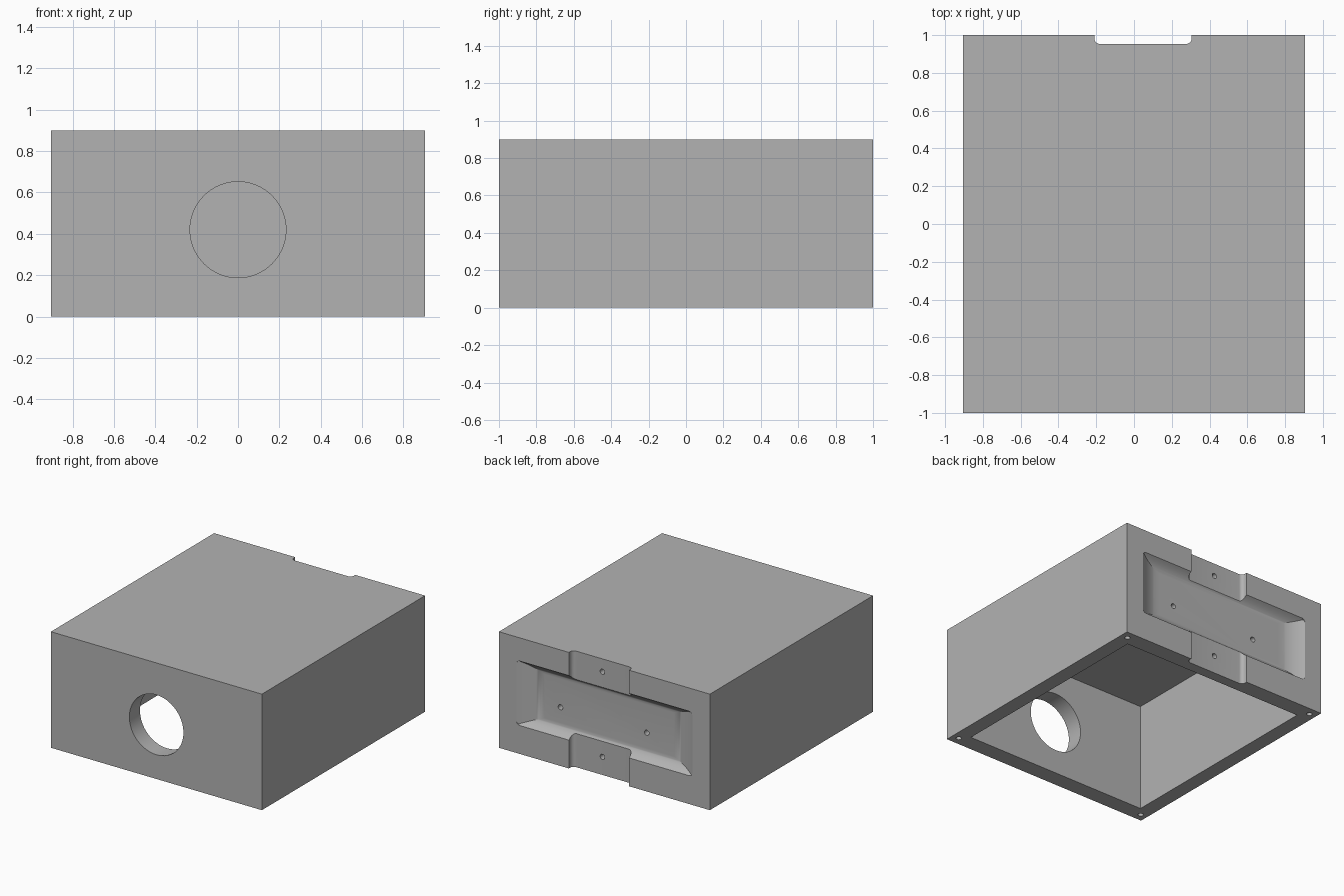
import bpy, bmesh, math
from mathutils import Vector

cube = bpy.data.objects.get("Cube")
if cube:
    bpy.data.objects.remove(cube, do_unlink=True)

W, L, H = 0.905, 1.0, 0.9          # half width, half length, height
SLOT = (-0.21, 0.305, 0.953)       # slot sides and floor
SLOT_MID = 0.05
RECESS_Z = (0.22, 0.72)
RECESS_X = (-0.755, 0.755)
DEPTH = 0.062


def prism(name, points, axis, lo, hi):
    """Extrude a 2D profile along x, y or z; the profile uses the other two axes in order."""
    def place(p, w):
        co = list(p)
        co.insert("xyz".index(axis), w)
        return Vector(co)
    bm = bmesh.new()
    face = bm.faces.new([bm.verts.new(place(p, lo)) for p in points])
    ext = bmesh.ops.extrude_face_region(bm, geom=[face])
    moved = [v for v in ext["geom"] if isinstance(v, bmesh.types.BMVert)]
    bmesh.ops.translate(bm, verts=moved, vec=place((0, 0), hi - lo))
    bmesh.ops.recalc_face_normals(bm, faces=bm.faces)
    mesh = bpy.data.meshes.new(name)
    bm.to_mesh(mesh)
    bm.free()
    obj = bpy.data.objects.new(name, mesh)
    bpy.context.scene.collection.objects.link(obj)
    return obj


def rect(u0, u1, v0, v1):
    return [(u0, v0), (u1, v0), (u1, v1), (u0, v1)]


def arc(cu, cv, r, start, end, steps):
    angles = [math.radians(start + (end - start) * i / steps) for i in range(steps + 1)]
    return [(cu + r * math.cos(a), cv + r * math.sin(a)) for a in angles]


def circle(cu, cv, r, steps=64):
    return arc(cu, cv, r, 0, 360, steps)[:-1]


def round_rect(u0, u1, v0, v1, r):
    corners = [(u1 - r, v1 - r), (u0 + r, v1 - r), (u0 + r, v0 + r), (u1 - r, v0 + r)]
    return [p for i, (u, v) in enumerate(corners)
            for p in arc(u, v, r, i * 90, i * 90 + 90, 8)]


def scoop(lo, hi, sweep, steps=12):
    """Shallow dish profile whose ends curve up from a flat floor."""
    s = [i / steps for i in range(steps + 1)]
    left = [(lo + sweep * t, L - DEPTH * (1 - (1 - t) ** 2)) for t in s]
    right = [(hi + lo - u, y) for u, y in reversed(left)]
    return [(lo, L + 0.1)] + left + right + [(hi, L + 0.1)]


def boolean(target, other, operation):
    mod = target.modifiers.new(operation.lower(), "BOOLEAN")
    mod.operation = operation
    mod.solver = "EXACT"
    mod.object = other
    bpy.context.view_layer.objects.active = target
    bpy.ops.object.modifier_apply(modifier=mod.name)
    bpy.data.objects.remove(other, do_unlink=True)


# Outer block, hollowed from below
box = prism("box_housing", rect(-W, W, -L, L), "z", 0, H)
boolean(box, prism("cavity", rect(-W + 0.115, W - 0.115, -L + 0.13, L - 0.13),
                   "z", -0.1, 0.84), "DIFFERENCE")

# Round opening in the front wall
boolean(box, prism("front_opening", circle(0, 0.42, 0.232), "y", -L - 0.1, -L + 0.2),
        "DIFFERENCE")

# Dished recess in the back wall
recess = prism("recess", scoop(*RECESS_X, 0.2), "z", 0.1, 0.8)
side = [(y, z) for z, y in scoop(*RECESS_Z, 0.08)]
boolean(recess, prism("recess_side", side, "x", -W, W), "INTERSECT")
boolean(recess, prism("recess_mouth", round_rect(*RECESS_X, *RECESS_Z, 0.03),
                      "y", 0.8, 1.05), "INTERSECT")
boolean(box, recess, "DIFFERENCE")

# Full height slot with rounded inner corners
boolean(box, prism("slot", round_rect(SLOT[0], SLOT[1], SLOT[2], 1.2, 0.03),
                   "z", -0.1, 1), "DIFFERENCE")

# Screw holes through the back wall
for x, z in [(SLOT_MID, 0.80), (SLOT_MID, 0.14),
             (SLOT_MID + 0.37, 0.42), (SLOT_MID - 0.37, 0.42)]:
    boolean(box, prism("back_screw_hole", circle(x, z, 0.02, 24), "y", 0.8, 1.1),
            "DIFFERENCE")

# Screw holes in the corners of the bottom rim
for sx in (-1, 1):
    for sy in (-1, 1):
        hole = circle(sx * (W - 0.057), sy * (L - 0.063), 0.02, 24)
        boolean(box, prism("rim_screw_hole", hole, "z", -0.1, 0.3), "DIFFERENCE")

# Plain grey finish
grey = bpy.data.materials.new("plain_grey")
grey.use_nodes = True
color = (0.45, 0.45, 0.45, 1)
grey.diffuse_color = color
grey.node_tree.nodes["Principled BSDF"].inputs["Base Color"].default_value = color
box.data.materials.clear()
box.data.materials.append(grey)
for poly in box.data.polygons:
    poly.material_index = 0

bpy.ops.object.select_all(action="DESELECT")
box.select_set(True)
bpy.context.view_layer.objects.active = box
bpy.ops.object.shade_smooth_by_angle(angle=math.radians(25))
